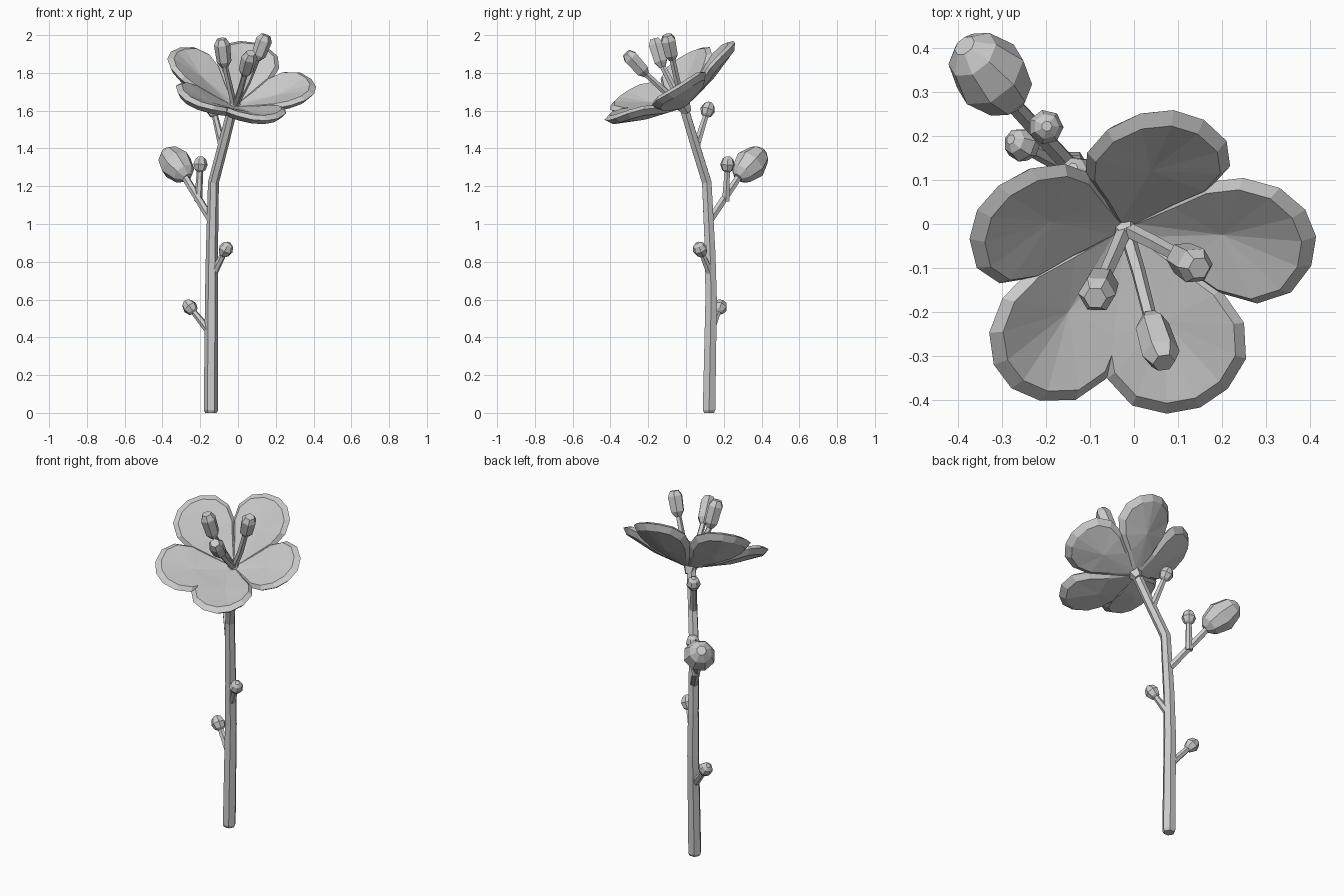
import bpy, bmesh
from math import sin, cos, pi, radians
from mathutils import Vector

if "Cube" in bpy.data.objects:
    bpy.data.objects.remove(bpy.data.objects["Cube"])


def finish(name, bm):
    bmesh.ops.recalc_face_normals(bm, faces=bm.faces)
    me = bpy.data.meshes.new(name)
    bm.to_mesh(me)
    bm.free()
    ob = bpy.data.objects.new(name, me)
    bpy.context.collection.objects.link(ob)
    return ob


def bridge(bm, a, b):
    n = len(a)
    for i in range(n):
        bm.faces.new((a[i], a[(i + 1) % n], b[(i + 1) % n], b[i]))


def loft(name, points, radii, sides=6):
    """Faceted tube of varying radius along a path."""
    pts = [Vector(p) for p in points]
    bm = bmesh.new()
    rings = []
    side = Vector((1, 0, 0))
    for i, p in enumerate(pts):
        t = (pts[min(i + 1, len(pts) - 1)] - pts[max(i - 1, 0)]).normalized()
        side = (side - t * side.dot(t)).normalized()
        up = t.cross(side)
        rings.append([bm.verts.new(p + radii[i] * (side * cos(2 * pi * k / sides)
                      + up * sin(2 * pi * k / sides))) for k in range(sides)])
    for a, b in zip(rings, rings[1:]):
        bridge(bm, a, b)
    bm.faces.new(rings[0])
    bm.faces.new(rings[-1])
    return finish(name, bm)


def bulb(name, start, end, radius, profile, sides):
    """Closed turned shape between two points; profile = (fraction, radius factor)."""
    a, b = Vector(start), Vector(end)
    return loft(name, [a.lerp(b, f) for f, _ in profile],
                [radius * r for _, r in profile], sides)


ROUND = [(0, .3), (.15, .72), (.5, 1), (.85, .72), (1, .3)]
CAPSULE = [(0, .45), (.2, .9), (.8, 1), (1, .6)]

# Main stem
loft("stem", [(-.143, .122, 0), (-.143, .122, .015), (-.14, .133, .6), (-.138, .128, .85),
              (-.13, .11, 1.22), (-.075, .045, 1.43), (-.025, -.015, 1.63)],
     [.03, .038, .035, .032, .029, .028, .027])

# Side twigs with small round buds
twigs = [("low", (-.15, .13, .43), (-.255, .18, .56)),
         ("middle", (-.13, .128, .74), (-.065, .075, .865)),
         ("upper", (-.21, .21, 1.12), (-.2, .22, 1.315)),
         ("top", (-.08, .05, 1.40), (-.13, .115, 1.605))]
for label, a, b in twigs:
    loft(label + "_twig", [a, b], [.022, .015])
    d = (Vector(b) - Vector(a)).normalized() * .042
    bulb(label + "_bud", Vector(b) - d, Vector(b) + d, .04, ROUND, 7)

# Branch with the large bud
loft("bud_branch", [(-.135, .12, 1.01), (-.3, .3, 1.28)], [.022, .02])
bulb("large_bud", (-.268, .275, 1.245), (-.385, .405, 1.385), .088, ROUND, 8)

# Flower frame: tilted to the front and slightly to the right
C = Vector((-.02, -.01, 1.62))
az, tilt, rise = radians(18), radians(32), radians(23)
N = Vector((sin(tilt) * sin(az), -sin(tilt) * cos(az), cos(tilt)))
U = Vector((cos(az), sin(az), 0))
D = Vector((cos(tilt) * sin(az), -cos(tilt) * cos(az), -sin(tilt)))

# Petals: half outline as (distance, half width), mirrored
half = [(0, .02), (.11, .085), (.21, .148), (.3, .168), (.38, .14), (.43, .075)]
outline = half + [(.447, 0)] + [(r, -w) for r, w in reversed(half)]


def petal(name, angle):
    radial = U * sin(angle) + D * cos(angle)
    e = radial * cos(rise) + N * sin(rise)
    n = N * cos(rise) - radial * sin(rise)
    s = n.cross(e)
    bm = bmesh.new()

    def vert(r, w, z):
        return bm.verts.new(C + e * r + s * w + n * (z + 1.1 * w * w))

    rings = []
    for k, z in [(.84, -.028), (1, -.004), (.87, .02)]:
        rings.append([vert(.23 + (r - .23) * k, w * k, z * min(1, .3 + r * 4))
                      for r, w in outline])
    bridge(bm, rings[0], rings[1])
    bridge(bm, rings[1], rings[2])
    for ring, z in [(rings[0], -.032), (rings[2], .008)]:
        c = vert(.23, 0, z)
        for i in range(len(ring)):
            bm.faces.new((c, ring[i], ring[(i + 1) % len(ring)]))
    finish(name, bm)


for i, deg in enumerate((5, 80, 153, 228, 300)):
    petal("petal_%d" % (i + 1), radians(deg))

# Flower base joining petals and stem
bulb("flower_base", C - N * .035, C + N * .035, .04, [(0, .6), (.6, 1), (1, .5)], 5)

# Stamens: thin filament and a six-sided head
stamens = [((-.045, -.07, 1.73), (-.07, -.125, 1.83), (-.088, -.168, 1.98)),
           ((.01, -.11, 1.70), (.035, -.21, 1.79), (.068, -.315, 1.905)),
           ((.05, -.045, 1.75), (.1, -.072, 1.87), (.148, -.1, 2.0))]
for i, (mid, a, b) in enumerate(stamens):
    loft("filament_%d" % (i + 1), [C, mid, Vector(a).lerp(Vector(b), .1)], [.018, .017, .016], 5)
    bulb("stamen_head_%d" % (i + 1), a, b, .043, CAPSULE, 6)
